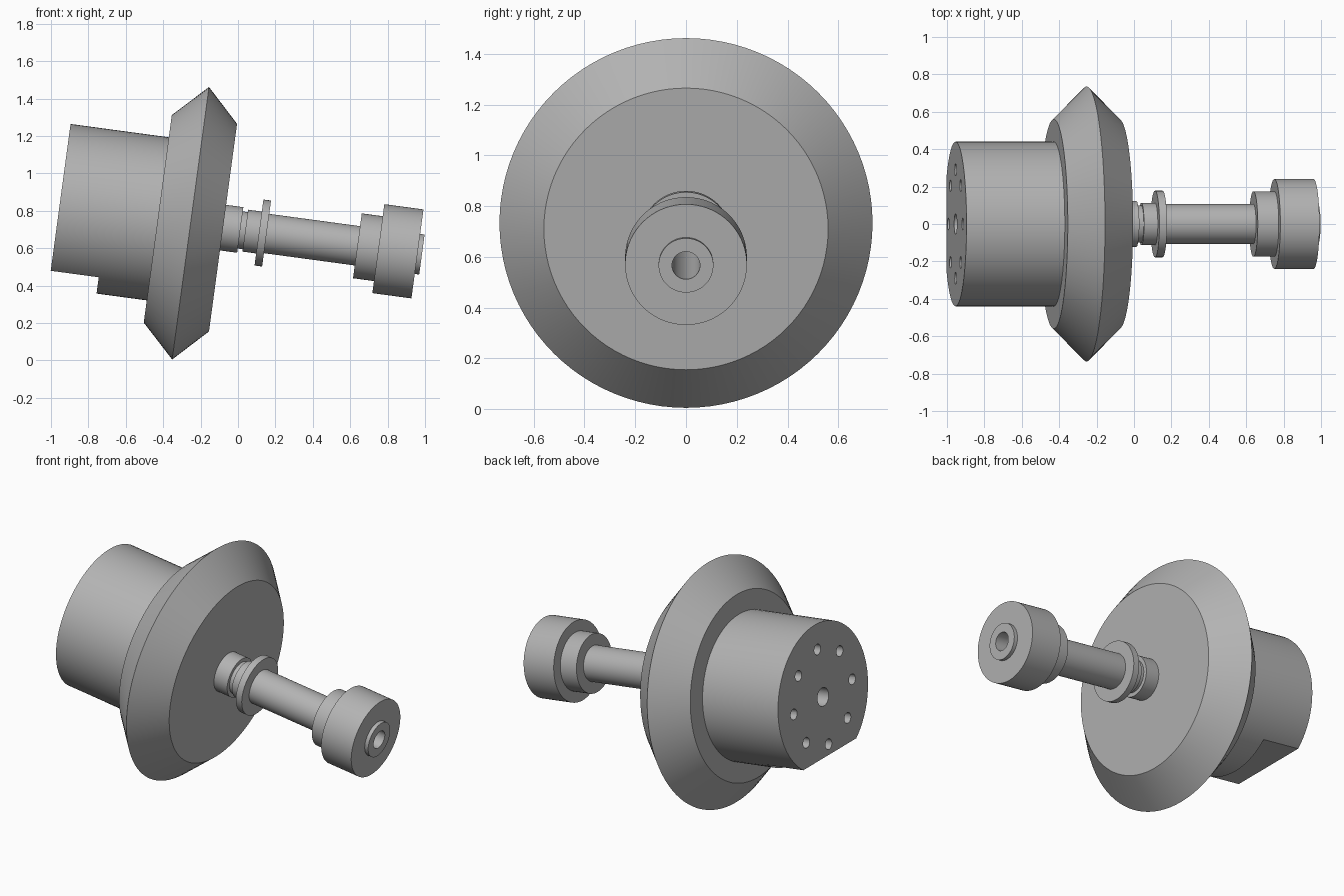
import bpy, bmesh, math
from mathutils import Matrix, Vector

if "Cube" in bpy.data.objects:
    bpy.data.objects.remove(bpy.data.objects["Cube"])

steel = bpy.data.materials.new("grey_steel")
steel.use_nodes = True
grey = (0.45, 0.45, 0.45, 1)
steel.diffuse_color = grey
steel.node_tree.nodes["Principled BSDF"].inputs["Base Color"].default_value = grey

# The whole assembly shares one tilted axis (local x)
TILT = Matrix.Translation((-0.2535, 0, 0.7335)) @ Matrix.Rotation(math.radians(7.7), 4, "Y")
BORE = 0.055


def add_object(name, bm):
    bmesh.ops.recalc_face_normals(bm, faces=bm.faces)
    mesh = bpy.data.meshes.new(name)
    bm.to_mesh(mesh)
    bm.free()
    mesh.materials.append(steel)
    obj = bpy.data.objects.new(name, mesh)
    bpy.context.collection.objects.link(obj)
    obj.matrix_world = TILT
    return obj


def lathe(name, outline, steps=72):
    """Turn (axial, radius) points around the axis, leaving the centre bored."""
    points = [(outline[0][0], BORE)] + outline + [(outline[-1][0], BORE)]
    bm = bmesh.new()
    verts = [bm.verts.new((t, 0, r)) for t, r in points]
    edges = [bm.edges.new((v, verts[i - 1])) for i, v in enumerate(verts)]
    bmesh.ops.spin(bm, geom=verts + edges, cent=(0, 0, 0), axis=(1, 0, 0),
                   angle=math.tau, steps=steps, use_merge=True)
    bmesh.ops.remove_doubles(bm, verts=bm.verts, dist=1e-5)
    return add_object(name, bm)


def cut(obj, cutter):
    """Subtract the cutter from the part, then discard it."""
    cutter.hide_render = True
    mod = obj.modifiers.new("cut", "BOOLEAN")
    mod.operation = "DIFFERENCE"
    mod.solver = "EXACT"
    mod.object = cutter
    bpy.context.view_layer.objects.active = obj
    bpy.ops.object.modifier_apply(modifier=mod.name)
    bpy.data.objects.remove(cutter)


# Cylindrical body
body = lathe("body", [(-0.707, 0.44), (-0.17, 0.44)])

# Flat milled under the outer end of the body
bm = bmesh.new()
bmesh.ops.create_cube(bm, size=1, matrix=Matrix.Translation((-0.698, 0, -0.602))
                      @ Matrix.Diagonal((0.5, 1.2, 0.5, 1)))
cut(body, add_object("flat_cutter", bm))

# Ring of eight bolt holes in the end face
bm = bmesh.new()
for i in range(8):
    a = math.tau * i / 8
    centre = Vector((-0.707, 0.29 * math.cos(a), 0.29 * math.sin(a)))
    bmesh.ops.create_cone(bm, cap_ends=True, segments=20, radius1=0.032, radius2=0.032,
                          depth=0.3, matrix=Matrix.Translation(centre)
                          @ Matrix.Rotation(math.pi / 2, 4, "Y"))
cut(body, add_object("bolt_hole_cutter", bm))

# Double-bevelled wheel
wheel = lathe("bevelled_wheel", [(-0.177, 0.56), (0, 0.735), (0.175, 0.56)], 96)

# Stepped shaft with hub, groove and collar
shaft = lathe("stepped_shaft", [
    (0.17, 0.123), (0.268, 0.123), (0.268, 0.1), (0.295, 0.1), (0.295, 0.113),
    (0.369, 0.113), (0.369, 0.178), (0.41, 0.178), (0.41, 0.106), (0.902, 0.106)])

# Stepped end knob with a raised boss
knob = lathe("end_knob", [
    (0.9, 0.175), (1.013, 0.175), (1.013, 0.24), (1.224, 0.24),
    (1.224, 0.108), (1.248, 0.108)])

# Smooth round surfaces, crisp edges
bpy.ops.object.select_all(action="DESELECT")
for obj in (body, wheel, shaft, knob):
    obj.select_set(True)
bpy.context.view_layer.objects.active = body
bpy.ops.object.shade_smooth_by_angle(angle=math.radians(25))
